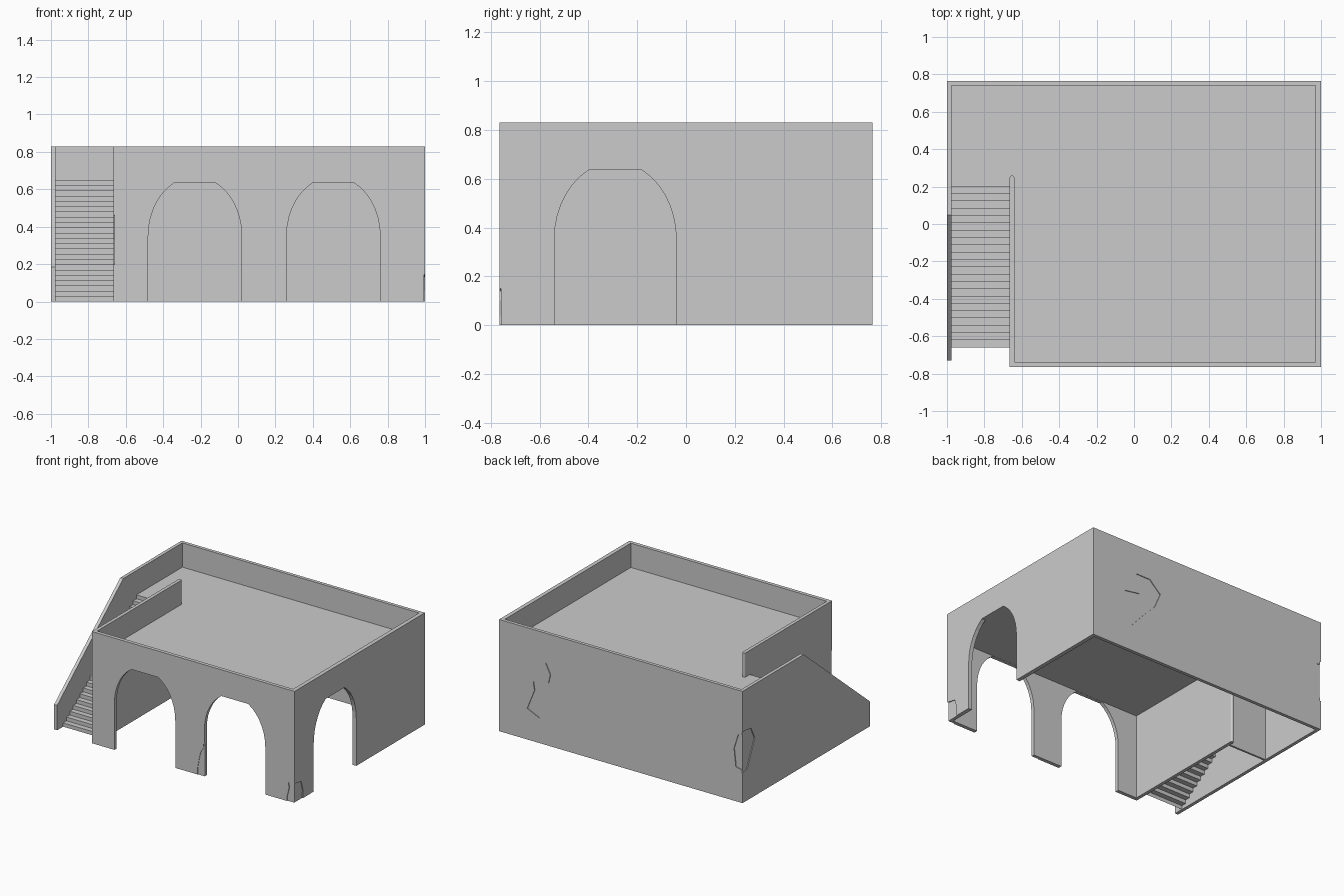
import bpy, bmesh, math
from mathutils import Vector

if "Cube" in bpy.data.objects:
    bpy.data.objects.remove(bpy.data.objects["Cube"])

H = 0.83          # parapet top
X, Y = 1.0, 0.765 # half footprint
DECK = 0.65       # roof deck level


def to_3d(axis, u, v, w):
    return {'x': (w, u, v), 'y': (u, w, v), 'z': (u, v, w)}[axis]


def new_object(name, bm):
    me = bpy.data.meshes.new(name)
    bm.to_mesh(me)
    bm.free()
    ob = bpy.data.objects.new(name, me)
    bpy.context.collection.objects.link(ob)
    return ob


def prism(name, pts, axis, a, b):
    """Extrude a 2D outline along an axis from a to b."""
    bm = bmesh.new()
    base = bm.faces.new([bm.verts.new(to_3d(axis, u, v, a)) for u, v in pts])
    top = bmesh.ops.extrude_face_region(bm, geom=[base])
    verts = [g for g in top['geom'] if isinstance(g, bmesh.types.BMVert)]
    bmesh.ops.translate(bm, verts=verts, vec=Vector(to_3d(axis, 0, 0, b - a)))
    bmesh.ops.recalc_face_normals(bm, faces=bm.faces)
    return new_object(name, bm)


def cut(target, pts, axis, a, b):
    cutter = prism("cutter", pts, axis, a, b)
    cutter.hide_render = True
    mod = target.modifiers.new("cut", 'BOOLEAN')
    mod.operation, mod.object, mod.solver = 'DIFFERENCE', cutter, 'EXACT'
    bpy.context.view_layer.objects.active = target
    bpy.ops.object.modifier_apply(modifier=mod.name)
    bpy.data.objects.remove(cutter)


def arch(c):
    """Elliptical arch outline with a flattened crown."""
    half = [(0.25 * math.cos(math.radians(t)), 0.35 + 0.317 * math.sin(math.radians(t)))
            for t in range(0, 64, 9)] + [(0.11, 0.635)]
    right = [(0.25, -0.1)] + half
    return [(c + u, v) for u, v in right] + [(c - u, v) for u, v in reversed(right)]


# Continuous wall: stair partition, front, right, back and left
PX0, PX1 = -0.665, -0.64
r, pc = (PX1 - PX0) / 2, (PX0 + PX1) / 2
round_end = [(pc + r * math.cos(math.radians(t)), 0.247 + r * math.sin(math.radians(t)))
             for t in range(0, 181, 30)]
outline = round_end + [(PX0, -Y), (X, -Y), (X, Y), (-X, Y), (-X, -0.73),
                       (-0.975, -0.73), (-0.975, 0.74), (0.97, 0.74),
                       (0.97, -0.738), (PX1, -0.738)]
walls = prism("walls", outline, 'z', 0, H)

# Arched openings
for c in (-0.23, 0.51):
    cut(walls, arch(c), 'y', -0.9, -0.6)
cut(walls, arch(-0.29), 'x', 0.8, 1.1)

# Sloping top of the outer stair wall
slope = (H - 0.185) / 0.777
cut(walls, [(0.047, H), (-0.83, H - slope * 0.877), (-0.83, 0.95),
            (0.047, 0.95)], 'x', -1.1, -0.9)

# Broken plaster: shallow recesses in the wall faces
D = 0.006
patch = [(0.62, 0.61), (0.50, 0.61), (0.41, 0.525), (0.46, 0.41), (0.55, 0.32),
         (0.67, 0.185), (0.77, 0.23), (0.71, 0.38), (0.72, 0.445), (0.595, 0.465),
         (0.58, 0.53)]
cut(walls, patch, 'y', Y - D, Y + 0.1)
# front right corner foot
cut(walls, [(0.94, -0.1), (0.94, 0.04), (0.955, 0.1), (0.95, 0.14), (1.1, 0.17), (1.1, -0.1)],
    'y', -Y - 0.1, -Y + D)
cut(walls, [(-0.67, -0.1), (-0.665, 0.06), (-0.685, 0.13), (-0.9, 0.17), (-0.9, -0.1)],
    'x', X - D, X + 0.1)
# back left corner
cut(walls, [(-1.1, 0.22), (-0.945, 0.255), (-0.93, 0.39), (-0.965, 0.5), (-1.1, 0.52)],
    'y', Y - D, Y + 0.1)
cut(walls, [(0.9, 0.2), (0.71, 0.23), (0.62, 0.43), (0.665, 0.52), (0.9, 0.54)],
    'x', -X - 0.1, -X + D)
# pier between the front arches
cut(walls, [(0.20, -0.1), (0.205, 0.06), (0.225, 0.16), (0.25, 0.21), (0.255, 0.245),
            (0.3, 0.26), (0.3, -0.1)], 'y', -Y - 0.1, -Y + 0.004)
# partition side beside the stairs
cut(walls, [(-0.9, 0.18), (-0.745, 0.2), (-0.725, 0.33), (-0.75, 0.46), (-0.9, 0.48)],
    'x', PX0 - 0.1, PX0 + 0.004)

# Roof deck with a stairwell notch
prism("roof_deck", [(-0.98, 0.2), (-0.65, 0.2), (-0.65, -0.75), (0.98, -0.75),
                    (0.98, 0.75), (-0.98, 0.75)], 'z', 0.636, DECK)

# Wall closing the space under the landing
prism("landing_wall", [(-0.98, 0.2), (-0.655, 0.2), (-0.655, 0.215), (-0.98, 0.215)],
      'z', 0, 0.636)

# Stairs: open stepped shell, 22 treads
N = 22
rise, run = DECK / (N + 1), 0.86 / N
path = [(-0.66, 0.0)]
for i in range(N):
    path += [(-0.66 + i * run, (i + 1) * rise), (-0.66 + (i + 1) * run, (i + 1) * rise)]
bm = bmesh.new()
rows = [(bm.verts.new((-0.976, y, z)), bm.verts.new((-0.664, y, z))) for y, z in path]
for (a, b), (c, d) in zip(rows, rows[1:]):
    bm.faces.new((a, b, d, c))
new_object("stairs", bm)
